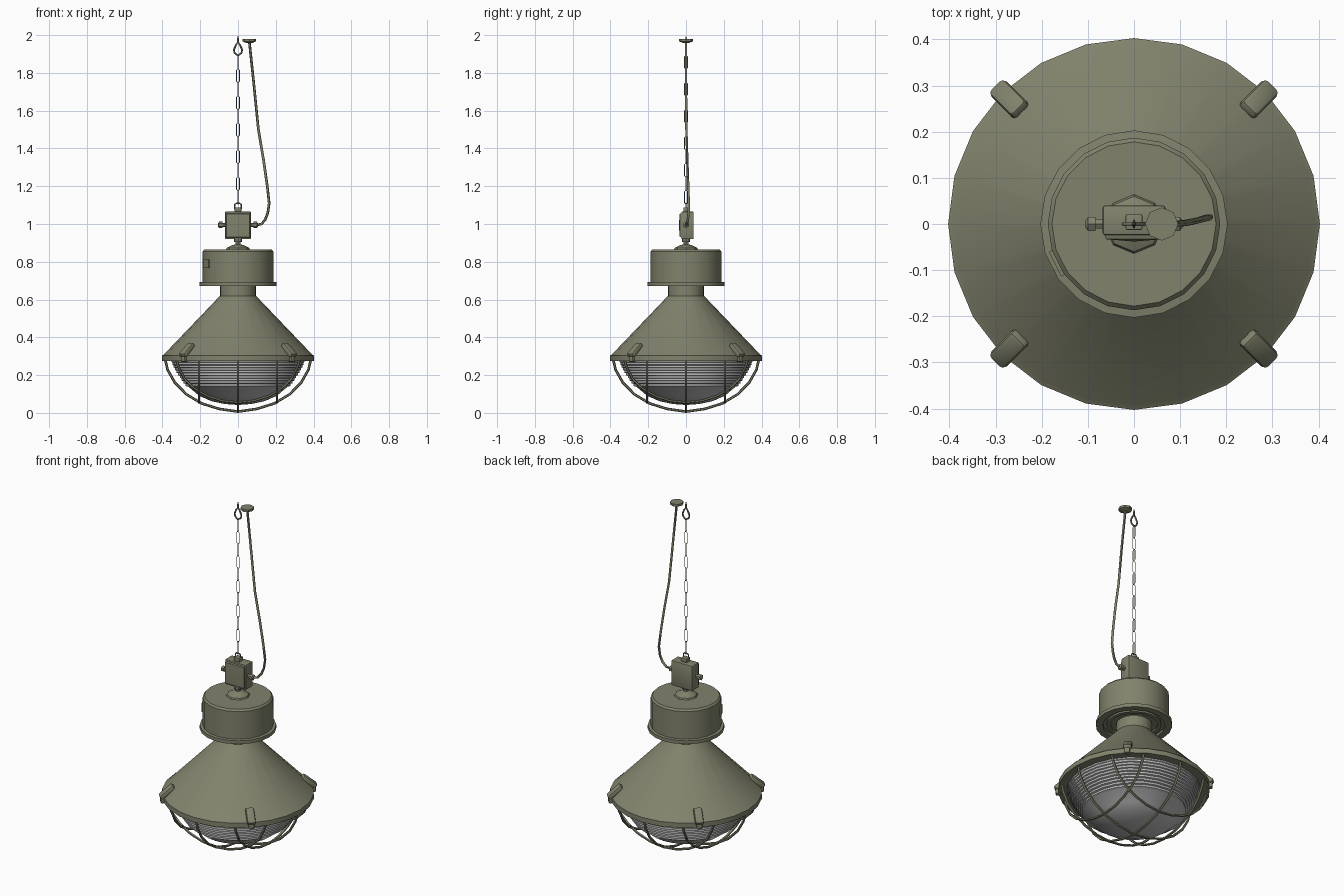
import bpy, bmesh, math
from mathutils import Vector, Matrix

if "Cube" in bpy.data.objects:
    bpy.data.objects.remove(bpy.data.objects["Cube"])


def material(name, col):
    m = bpy.data.materials.new(name)
    m.diffuse_color = (*col, 1)
    m.use_nodes = True
    m.node_tree.nodes["Principled BSDF"].inputs["Base Color"].default_value = m.diffuse_color
    return m


GREEN = material("olive_green_paint", (0.22, 0.225, 0.15))
GLASS = material("grey_glass", (0.5, 0.5, 0.5))


def finish(name, bm, mat=GREEN, angle=35):
    bmesh.ops.remove_doubles(bm, verts=bm.verts, dist=1e-5)
    bmesh.ops.recalc_face_normals(bm, faces=bm.faces)
    me = bpy.data.meshes.new(name)
    bm.to_mesh(me)
    bm.free()
    me.materials.append(mat)
    for p in me.polygons:
        p.use_smooth = True
    me.set_sharp_from_angle(angle=math.radians(angle))
    ob = bpy.data.objects.new(name, me)
    bpy.context.collection.objects.link(ob)
    return ob


def lathe(name, profile, sides=24, mat=GREEN, matrix=Matrix(), angle=35):
    """Spin (radius, z) points around the z axis."""
    bm = bmesh.new()
    vs = [bm.verts.new((r, 0, z)) for r, z in profile]
    es = [bm.edges.new(p) for p in zip(vs, vs[1:])]
    bmesh.ops.spin(bm, geom=vs + es, axis=(0, 0, 1), cent=(0, 0, 0),
                   angle=2 * math.pi, steps=sides)
    bmesh.ops.remove_doubles(bm, verts=bm.verts, dist=1e-5)
    bm.transform(matrix)
    return finish(name, bm, mat, angle)


def tube(name, pts, r, up, sides=6, closed=False):
    """Sweep a round section along a path lying roughly square to `up`."""
    pts, up = [Vector(p) for p in pts], Vector(up)
    n = len(pts)
    bm = bmesh.new()
    rings = []
    for i, p in enumerate(pts):
        a = pts[i - 1] if closed or i else p
        b = pts[(i + 1) % n] if closed or i < n - 1 else p
        side = (b - a).normalized().cross(up).normalized()
        rings.append([bm.verts.new(p + r * (math.cos(t) * side + math.sin(t) * up))
                      for t in (2 * math.pi * k / sides for k in range(sides))])
    for i in range(n if closed else n - 1):
        A, B = rings[i], rings[(i + 1) % n]
        for k in range(sides):
            bm.faces.new((A[k], A[(k + 1) % sides], B[(k + 1) % sides], B[k]))
    if not closed:
        bm.faces.new(rings[0])
        bm.faces.new(rings[-1])
    return finish(name, bm, angle=60)


def box(name, size, matrix, bevel=0.0):
    bm = bmesh.new()
    bmesh.ops.create_cube(bm, size=1)
    bmesh.ops.scale(bm, vec=size, verts=bm.verts)
    if bevel:
        bmesh.ops.bevel(bm, geom=bm.edges[:], offset=bevel, segments=2,
                        profile=0.5, affect='EDGES')
    bm.transform(matrix)
    return finish(name, bm)


T = Matrix.Translation

# Conical shade with rim and neck
lathe("shade", [(0.355, 0.295), (0.355, 0.275), (0.403, 0.275), (0.403, 0.303),
                (0.392, 0.31), (0.095, 0.62), (0.095, 0.68)])

# Ribbed glass bowl, smooth at the bottom
glass = [(0.36, 0.295)]
RIBS = 10
for i in range(RIBS):
    z0, z1 = 0.28 - 0.014 * i, 0.28 - 0.014 * (i + 1)
    r = 0.352 - 0.085 * (i / RIBS) ** 1.3
    glass += [(r, z0), (r, z1 + 0.003)]
glass += [(0.262, 0.138), (0.205, 0.09), (0.14, 0.062), (0.07, 0.047), (0, 0.042)]
lathe("glass_bowl", glass, mat=GLASS)

# Wire guard: three wires each way, lying on a shared dome
DOME = [(0, 0.007), (0.12, 0.024), (0.206, 0.055), (0.254, 0.082), (0.31, 0.13),
        (0.35, 0.18), (0.372, 0.225), (0.386, 0.285)]


def dome_z(r):
    for (r0, z0), (r1, z1) in zip(DOME, DOME[1:]):
        if r <= r1:
            return z0 + (z1 - z0) * (r - r0) / (r1 - r0)
    return DOME[-1][1]


for off in (-0.206, 0, 0.206):
    half = math.sqrt(0.386 ** 2 - off ** 2)
    path = []
    for k in range(13):
        s = half * math.sin(math.pi / 2 * (k / 6 - 1))
        path.append((s, dome_z(math.hypot(s, off))))
    tube("guard_wire_x", [(s, off, z) for s, z in path], 0.007, (0, 1, 0))
    tube("guard_wire_y", [(off, s, z) for s, z in path], 0.007, (1, 0, 0))

# Four rim clips following the cone slope
for k in range(4):
    turn = Matrix.Rotation(math.radians(45 + 90 * k), 4, 'Z')
    box("rim_clip", (0.095, 0.046, 0.03),
        turn @ T((0.382, 0, 0.332)) @ Matrix.Rotation(math.radians(40), 4, 'Y'), 0.01)
    box("clip_hook", (0.03, 0.03, 0.035), turn @ T((0.402, 0, 0.287)), 0.006)

# Ballast housing with flange, stepped underneath
lathe("housing", [(0.09, 0.685), (0.125, 0.685), (0.125, 0.675), (0.145, 0.675),
                  (0.145, 0.685), (0.165, 0.685), (0.165, 0.672), (0.203, 0.672),
                  (0.203, 0.692), (0.187, 0.694), (0.187, 0.855), (0.178, 0.865),
                  (0, 0.865)], 20)
box("side_plate", (0.008, 0.06, 0.045),
    Matrix.Rotation(math.radians(207), 4, 'Z') @ T((0.188, 0, 0.79)))

# Cap and stem under the junction box
lathe("stem", [(0.064, 0.865), (0.06, 0.873), (0.03, 0.888), (0.014, 0.892),
               (0.014, 0.905), (0.022, 0.905), (0.022, 0.925)], 8)

# Junction box with a shallow raised front cover
box("junction_box", (0.136, 0.064, 0.146), T((0, 0.008, 0.993)), 0.005)
lathe("box_cover", [(0.09, 0), (0.086, 0.009), (0, 0.014)], 4,
      matrix=T((0, -0.024, 0.993)) @ Matrix.Rotation(math.pi / 2, 4, 'X')
      @ Matrix.Rotation(math.pi / 4, 4, 'Z'), angle=10)

# Cable glands on both sides
for s in (-1, 1):
    lathe("cable_gland", [(0.011, 0.06), (0.011, 0.083), (0.017, 0.083),
                          (0.017, 0.1), (0.009, 0.105), (0, 0.105)], 6,
          matrix=T((0, 0, 0.995)) @ Matrix.Rotation(s * math.pi / 2, 4, 'Y'))

# Hanging eye on top of the box
box("eye_base", (0.036, 0.034, 0.024), T((0, 0.004, 1.076)), 0.003)
tube("hanging_eye", [(-0.016, 0, 1.08), (-0.016, 0, 1.104), (-0.009, 0, 1.11),
                     (0.009, 0, 1.11), (0.016, 0, 1.104), (0.016, 0, 1.08)],
     0.004, (0, 1, 0))

# Power cable and its ceiling cup
tube("power_cable", [(0.1, 0, 0.995), (0.125, 0.004, 1.0), (0.145, 0.01, 1.025),
                     (0.158, 0.014, 1.06), (0.165, 0.015, 1.11), (0.155, 0.012, 1.2),
                     (0.135, 0.007, 1.34), (0.108, 0.002, 1.5), (0.085, 0, 1.73),
                     (0.06, 0, 1.965)], 0.007, (0, 1, 0))
lathe("ceiling_cup", [(0, 1.958), (0.015, 1.958), (0.036, 1.967), (0.036, 1.98),
                      (0, 1.98)], 8, matrix=T((0.06, 0, 0)))

# Chain of thin links, alternately turned
LINKS = 11
pitch = (1.893 - 1.106) / LINKS
for i in range(LINKS):
    zc, h, w = 1.106 + pitch * (i + 0.5), pitch / 2 + 0.002, 0.008
    flat = [(0, -h), (w, -h + w), (w, h - w), (0, h), (-w, h - w), (-w, -h + w)]
    if i % 2:
        tube("chain_link", [(a, 0, zc + b) for a, b in flat], 0.002, (0, 1, 0), 4, True)
    else:
        tube("chain_link", [(0, a, zc + b) for a, b in flat], 0.002, (1, 0, 0), 4, True)

# Ceiling hook: drop-shaped loop and pointed screw
tube("hook_loop", [(0, 0, 1.892), (0.018, 0, 1.905), (0.022, 0, 1.922),
                   (0.012, 0, 1.945), (0, 0, 1.963), (-0.012, 0, 1.945),
                   (-0.022, 0, 1.922), (-0.018, 0, 1.905)], 0.005, (0, 1, 0), 6, True)
lathe("hook_screw", [(0, 1.955), (0.006, 1.955), (0.005, 1.98), (0, 2.0)], 6)
